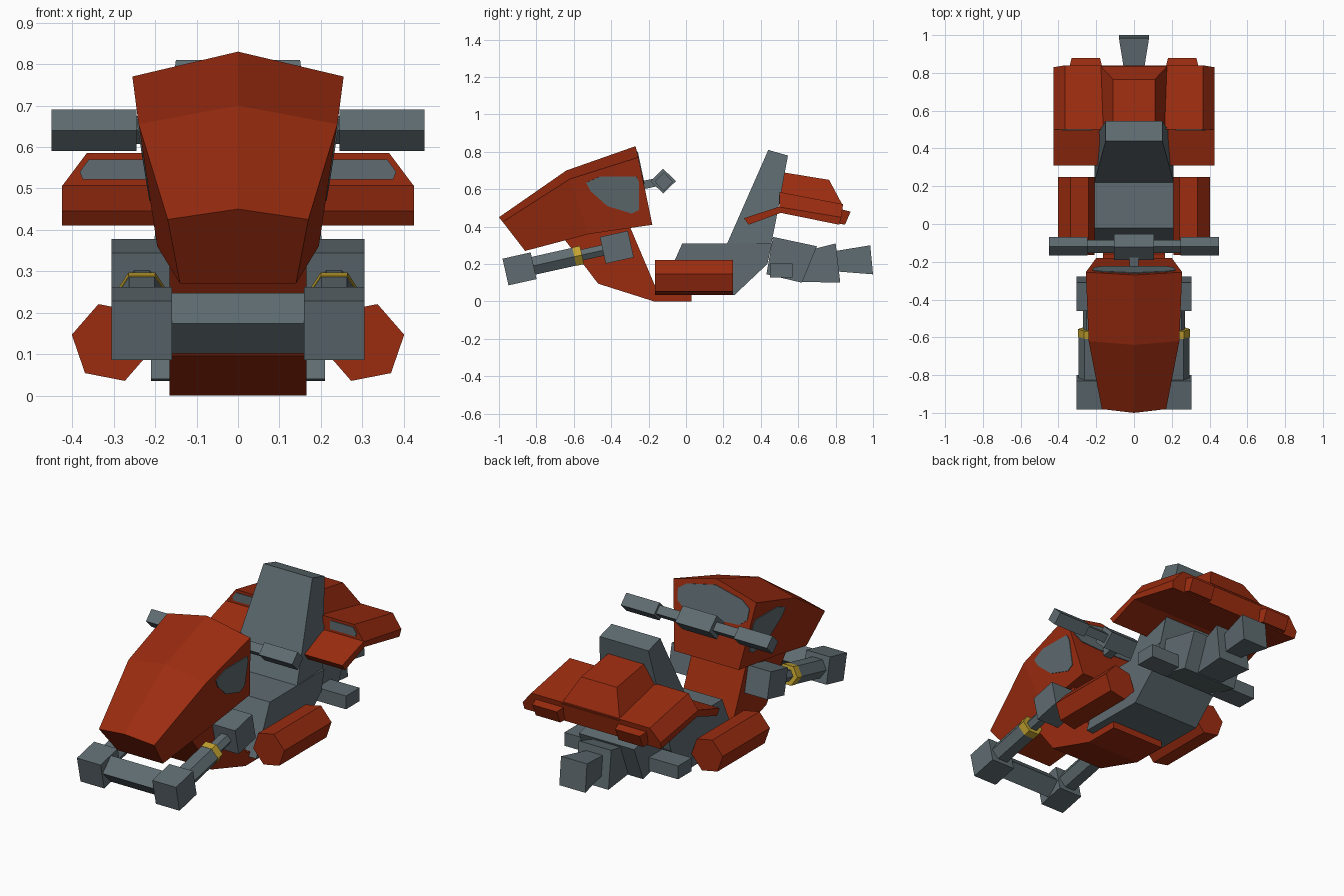
import bpy, bmesh, math
from mathutils import Vector, geometry

cube = bpy.data.objects.get("Cube")
if cube:
    bpy.data.objects.remove(cube, do_unlink=True)


def material(name, rgb):
    m = bpy.data.materials.new(name)
    m.use_nodes = True
    m.diffuse_color = (*rgb, 1)
    m.node_tree.nodes["Principled BSDF"].inputs["Base Color"].default_value = (*rgb, 1)
    return m


RED = material("rust red", (.33, .025, .005))
GRAY = material("steel gray", (.115, .15, .165))
YELLOW = material("yellow", (.55, .37, .03))
X, Y = Vector((1, 0, 0)), Vector((0, 1, 0))


def loft(name, rings, mat, mirror=False):
    """Skin a row of equal rings and cap both ends."""
    bm = bmesh.new()
    rows = [[bm.verts.new(p) for p in ring] for ring in rings]
    n = len(rows[0])
    for a, b in zip(rows, rows[1:]):
        for i in range(n):
            j = (i + 1) % n
            bm.faces.new((a[i], a[j], b[j], b[i]))
    bm.faces.new(rows[0])
    bm.faces.new(rows[-1])
    bmesh.ops.recalc_face_normals(bm, faces=bm.faces)
    mesh = bpy.data.meshes.new(name)
    bm.to_mesh(mesh)
    bm.free()
    mesh.materials.append(mat)
    ob = bpy.data.objects.new(name, mesh)
    bpy.context.collection.objects.link(ob)
    if mirror:
        ob.modifiers.new("Mirror", 'MIRROR').use_mirror_merge = False
    return ob


def sym(half):
    """Complete a half ring across x = 0."""
    return half + [(-x, y, z) for x, y, z in reversed(half) if x > 0]


def prism(name, profile, mat, width=None):
    """Side profile of (y, z) or (y, z, half width), spread to both sides."""
    pts = [(p[0], p[1], p[2] if len(p) > 2 else width) for p in profile]
    return loft(name, [[(s * w, y, z) for y, z, w in pts] for s in (-1, 1)], mat)


def bar(name, a, b, r, mat, sides=4, phase=0, mirror=False):
    """Straight bar with radii r = (across, up)."""
    a, b = Vector(a), Vector(b)
    d = (b - a).normalized()
    side = Y if abs(d.x) > .9 else X
    up = side.cross(d)
    angles = [phase + math.tau * i / sides for i in range(sides)]
    offs = [side * r[0] * math.cos(t) + up * r[1] * math.sin(t) for t in angles]
    return loft(name, [[c + o for o in offs] for c in (a, b)], mat, mirror)


def box(name, a, b, half, mat, mirror=False):
    k = math.sqrt(2)
    return bar(name, a, b, (half[0] * k, half[1] * k), mat, 4, math.pi / 4, mirror)


def plate(name, pts, axis, plane, out, mat, mirror=False):
    """Thin panel projected along an axis onto a face."""
    p0 = Vector(plane[0])
    no = geometry.normal([Vector(p) for p in plane])
    if no.dot(Vector(out)) < 0:
        no = -no
    hits = [geometry.intersect_line_plane(Vector(p), Vector(p) + axis, p0, no) for p in pts]
    return loft(name, [[h + no * t for h in hits] for t in (-.004, .004)], mat, mirror)


# Front cowl
nose = [(0, -1, .45), (.17, -.98, .425), (.14, -.86, .27)]
mid = [(0, -.64, .70), (.24, -.62, .655), (.195, -.52, .36)]
tail = [(0, -.27, .83), (.255, -.255, .77), (.20, -.18, .41)]
loft("front_cowl", [sym(s) for s in (nose, mid, tail)], RED)
window = [(-.535, .635), (-.46, .668), (-.265, .668), (-.25, .635),
          (-.25, .49), (-.29, .47), (-.42, .51), (-.51, .59)]
plate("cowl_side_window", [(0, y, z) for y, z in window], X,
      (mid[1], tail[1], tail[2]), X, GRAY, True)
dash = [(0, 0, .80), (.17, 0, .765), (.22, 0, .73), (.215, 0, .67), (.17, 0, .635), (0, 0, .625)]
plate("dash_panel", sym(dash), Y, (tail[1], tail[2], (-.2, -.18, .41)), Y, GRAY)

# Handlebar
box("steering_stem", (0, -.24, .62), (0, -.12, .645), (.025, .022), GRAY)
bar("handlebar_center", (-.105, -.122, .643), (.105, -.122, .643), (.068, .066), GRAY)
bar("handlebar_link", (.1, -.12, .641), (.25, -.12, .641), (.034, .034), GRAY, mirror=True)
bar("handlebar_grip", (.245, -.118, .64), (.45, -.118, .64), (.049, .05), GRAY, mirror=True)

# Front outrigger: two boxes on each side, arm, collar and crossbar
front, rear = Vector((.232, -.89, .174)), Vector((.232, -.37, .29))
along = (rear - front).normalized()
for label, c in (("front", front), ("rear", rear)):
    box(label + "_outrigger_box", c - along * .077, c + along * .077, (.073, .073), GRAY, True)
bar("outrigger_arm", front + along * .06, front + along * .34, (.062, .056), GRAY, 6, 0, True)
bar("outrigger_collar", front + along * .30, front + along * .342, (.064, .058), YELLOW, 6, 0, True)
bar("outrigger_rod", front + along * .33, rear, (.038, .034), GRAY, 6, 0, True)
bar("outrigger_crossbar", (-.17, -.89, .174), (.17, -.89, .174), (.073, .073), GRAY)

# Keel rising from the floor to the cowl
prism("keel", [(-.66, .345), (-.47, .095), (-.17, 0), (.03, 0), (.03, .04),
               (-.16, .07), (-.30, .40), (-.50, .40)], RED, .165)

# Seat base and backrest
prism("seat_base", [(-.14, .04), (-.02, .31), (.22, .31), (.46, .31), (.435, .2), (.26, .035)],
      GRAY, .21)
prism("backrest", [(.22, .31, .21), (.44, .81, .15), (.545, .78, .15),
                   (.49, .48, .187), (.435, .2, .21)], GRAY)

# Six-sided side pods
bar("side_pod", (.305, -.165, .128), (.305, .25, .128), (.098, .098), RED, 6,
    math.radians(-49), True)

# Rear wing with front flap, hump, windows and rear blocks
loft("rear_wing", [sym([(.365, .5, .585), (.425, .5, .505), (.425, .5, .475)]),
                   sym([(.365, .84, .52), (.425, .83, .45), (.42, .82, .41)])], RED)
prism("wing_flap", [(.31, .445), (.5, .507), (.51, .475), (.335, .41)], RED, .425)
loft("wing_hump", [sym([(.17, .5, .57), (.18, .84, .51)]),
                   sym([(.11, .52, .69), (.11, .765, .65)])], RED)
pane = [(.22, .57), (.36, .57), (.382, .54), (.375, .522), (.22, .522)]
plate("wing_window", [(x, 0, z) for x, z in pane], Y,
      ((0, .5, .5), (.3, .5, .5), (0, .5, .58)), -Y, GRAY, True)
loft("wing_rear_block", [
    [(.255 + s * .095, .80, z) for s, z in ((-1, .42), (1, .42), (1, .5), (-1, .5))],
    [(.255 + s * .075, y, z) for s, y, z in
     ((-1, .85, .41), (1, .85, .41), (1, .88, .48), (-1, .88, .48))]], RED, True)

# Engine, side stubs and tail nozzle
prism("engine_block", [(.465, .345), (.70, .295), (.62, .10), (.43, .145)], GRAY, .17)
box("engine_stub", (.15, .51, .165), (.35, .51, .165), (.06, .037), GRAY, True)
prism("engine_collar", [(.66, .275, .08), (.80, .31, .1), (.825, .10, .1), (.62, .105, .08)], GRAY)
prism("tail_nozzle", [(.80, .27, .05), (.985, .30, .08), (1, .145, .08), (.81, .16, .05)], GRAY)
